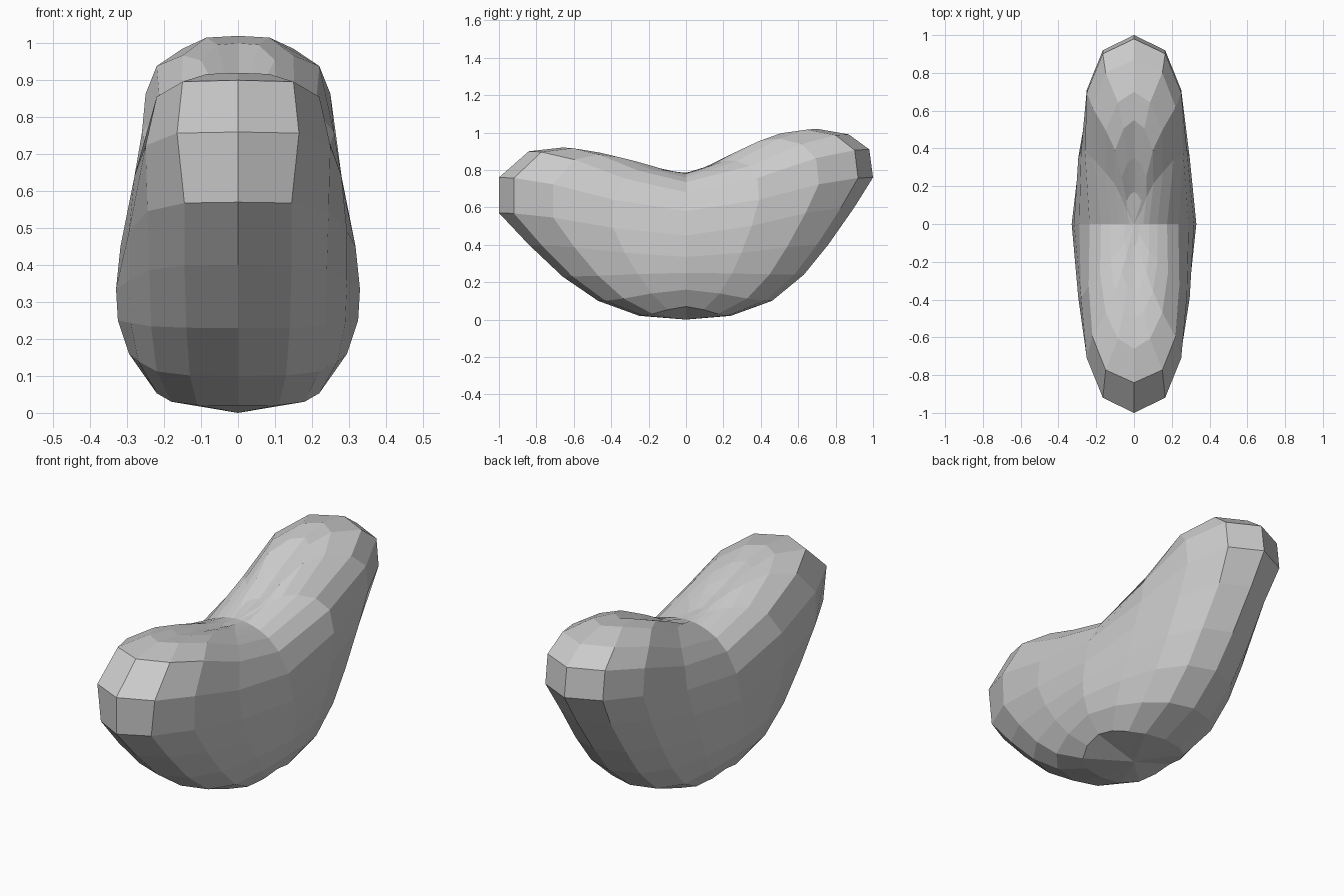
import bpy, bmesh

if "Cube" in bpy.data.objects:
    bpy.data.objects.remove(bpy.data.objects["Cube"])

# Rings from bottom to top: front (y, z), back (y, z), height at the waist
FRONT = [(.25, .02), (.47, .10), (.66, .23), (.84, .40), (1, .57), (1, .76),
         (.84, .90), (.66, .92), (.5, .895), (.36, .86), (.24, .825), (.12, .795)]
BACK = [(.24, .02), (.46, .10), (.63, .24), (.76, .40), (.90, .60), (1, .76),
        (.98, .91), (.87, .99), (.70, 1.02), (.55, 1.0), (.35, .915), (.17, .825)]
WAIST_Z = [.07, .16, .25, .335, .45, .58, .68, .735, .76, .775, .781, .784]
# Half widths of each ring, from near the tip to the waist
WIDTH = [(.11, .18, .22, .23), (.13, .22, .27, .295), (.14, .235, .29, .325),
         (.145, .24, .295, .33), (.145, .245, .295, .318), (.165, .25, .28, .29),
         (.15, .22, .24, .235), (.085, .15, .18, .175), (.055, .10, .125, .125),
         (.035, .065, .08, .08), (.02, .04, .05, .05), (.01, .02, .025, .025)]
REACH = (1, .92, .71, .39, 0)


def ring_point(i, k, back):
    """Point k (0 = tip, 4 = waist) on the +x side of ring i."""
    y, z = (BACK if back else FRONT)[i]
    c = REACH[k]
    x = WIDTH[i][k - 1] if k else 0
    if back and i >= 6 and 0 < k < 4:
        fuller = WIDTH[i - 1][k - 1]
        x = fuller if k < 3 else (x + fuller) / 2
    blend = c * c * (3 - 2 * c)
    return x, y * c * (1 if back else -1), WAIST_Z[i] + (z - WAIST_Z[i]) * blend


bm = bmesh.new()
rings = []
for i in range(len(FRONT)):
    half = [ring_point(i, k, False) for k in range(5)]
    half += [ring_point(i, k, True) for k in range(3, -1, -1)]
    loop = half + [(-x, y, z) for x, y, z in half[-2:0:-1]]
    rings.append([bm.verts.new(p) for p in loop])

# Skin between rings, closed by a pole at the bottom and in the saddle
n = len(rings[0])
for a, b in zip(rings, rings[1:]):
    for j in range(n):
        m = (j + 1) % n
        bm.faces.new((a[j], a[m], b[m], b[j]))
bottom = bm.verts.new((0, 0, 0))
top = bm.verts.new((0, 0, .785))
for j in range(n):
    m = (j + 1) % n
    bm.faces.new((bottom, rings[0][m], rings[0][j]))
    bm.faces.new((top, rings[-1][j], rings[-1][m]))
bmesh.ops.recalc_face_normals(bm, faces=bm.faces)

mesh = bpy.data.meshes.new("curved_body")
bm.to_mesh(mesh)
bm.free()
bpy.context.collection.objects.link(bpy.data.objects.new("curved_body", mesh))
